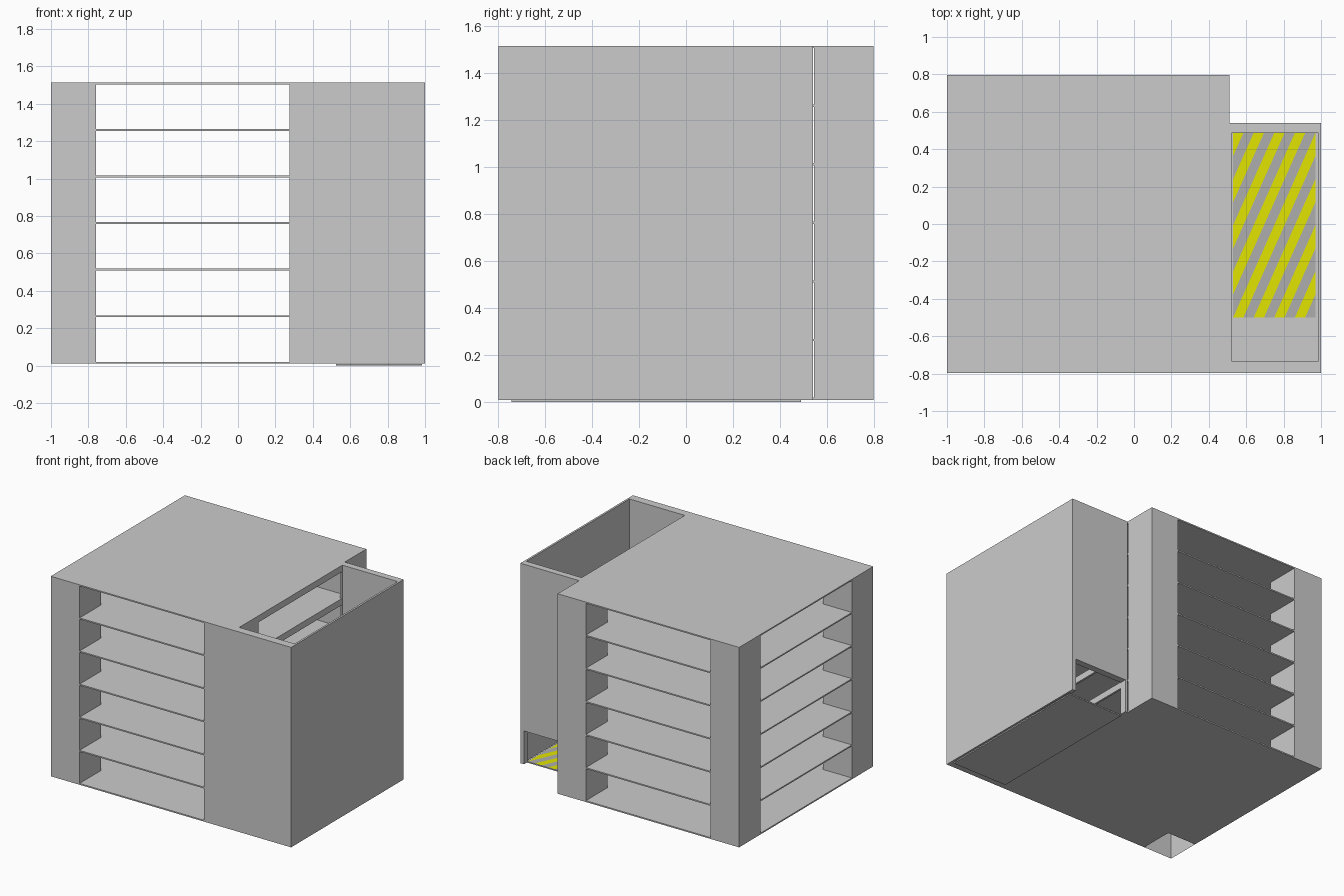
import bpy, bmesh
from mathutils import Vector

if "Cube" in bpy.data.objects:
    bpy.data.objects.remove(bpy.data.objects["Cube"])

BASE, PITCH, THICK, FLOORS = 0.01, 0.249, 0.01, 7
TOP = BASE + PITCH * (FLOORS - 1) + THICK
X0, X1, CX0, CX1 = -1.0, 0.51, -0.76, 0.275     # main block and its column lines
Y, CY = 0.797, 0.543


def finish(name, bm):
    bmesh.ops.recalc_face_normals(bm, faces=bm.faces)
    me = bpy.data.meshes.new(name)
    bm.to_mesh(me)
    bm.free()
    ob = bpy.data.objects.new(name, me)
    bpy.context.collection.objects.link(ob)
    return ob


def prism(name, pts, z0, z1, open_bottom=False):
    bm = bmesh.new()
    base = bm.faces.new([bm.verts.new((x, y, z0)) for x, y in pts])
    ext = bmesh.ops.extrude_face_region(bm, geom=[base], use_keep_orig=True)
    up = [v for v in ext["geom"] if isinstance(v, bmesh.types.BMVert)]
    bmesh.ops.translate(bm, verts=up, vec=(0, 0, z1 - z0))
    if open_bottom:
        low = [f for f in bm.faces if all(abs(v.co.z - z0) < 1e-5 for v in f.verts)]
        bmesh.ops.delete(bm, geom=low, context='FACES_ONLY')
    return finish(name, bm)


def box(name, x0, x1, y0, y1, z0, z1, **kw):
    return prism(name, [(x0, y0), (x1, y0), (x1, y1), (x0, y1)], z0, z1, **kw)


def cut(target, *bounds):
    cutter = box("cutter", *bounds)
    cutter.hide_render = True
    mod = target.modifiers.new("cut", 'BOOLEAN')
    mod.operation, mod.solver, mod.object = 'DIFFERENCE', 'EXACT', cutter
    bpy.context.view_layer.objects.active = target
    bpy.ops.object.modifier_apply(modifier=mod.name)
    bpy.data.objects.remove(cutter)


# ground slab, left open under the hollow front left column
prism("ground_slab", [(CX0, -Y), (X1, -Y), (X1, Y), (X0, Y), (X0, -CY), (CX0, -CY)],
      BASE, BASE + THICK)

# cross-shaped storey slabs fitting between the columns
cross = [(CX0, -Y), (CX1, -Y), (CX1, -CY), (X1, -CY), (X1, CY), (CX1, CY),
         (CX1, Y), (CX0, Y), (CX0, CY), (X0, CY), (X0, -CY), (CX0, -CY)]
for k in range(1, FLOORS - 1):
    z = BASE + PITCH * k
    prism(f"floor_slab_{k}", cross, z, z + THICK)

# roof
box("roof_slab", X0, X1, -Y, Y, TOP - THICK, TOP)

# four corner columns
for side, xa, xb in (("left", X0, CX0), ("right", CX1, X1)):
    for end, ya, yb in (("front", -Y, -CY), ("back", CY, Y)):
        hollow = side == "left" and end == "front"
        box(f"{end}_{side}_column", xa, xb, ya, yb,
            BASE if hollow else BASE + THICK, TOP - THICK, open_bottom=hollow)

# lift shaft tower: open top, door at the back, an opening to every storey
tower = box("shaft_tower", X1, 1.0, -Y, 0.54, BASE, TOP)
cut(tower, 0.525, 0.985, -0.735, 0.49, -1, 3)
cut(tower, 0.53, 0.97, 0.4, 0.6, -1, 0.26)
for k in range(FLOORS - 1):
    z = BASE + PITCH * k + THICK
    cut(tower, 0.45, 0.6, -0.505, 0.485, z, z + 0.2)

# shaft floor plate
box("shaft_floor", 0.525, 0.983, -0.742, 0.488, 0.0, 0.009)

# yellow hatched marking on the shaft floor
yellow = bpy.data.materials.new("hatch_yellow")
yellow.diffuse_color = (0.75, 0.78, 0.0, 1)
yellow.use_nodes = True
yellow.node_tree.nodes["Principled BSDF"].inputs["Base Color"].default_value = yellow.diffuse_color
grey = bpy.data.materials.new("hatch_grey")
grey.diffuse_color = (0.42, 0.42, 0.42, 1)
grey.use_nodes = True
grey.node_tree.nodes["Principled BSDF"].inputs["Base Color"].default_value = grey.diffuse_color
x0, x1, y0, y1, z, n = 0.53, 0.97, -0.5, 0.487, 0.011, 16
bm = bmesh.new()
bm.faces.new([bm.verts.new(p) for p in ((x0, y0, z), (x1, y0, z), (x1, y1, z), (x0, y1, z))])
normal = Vector((1 / (x1 - x0), -1 / (y1 - y0), 0))
start = normal.dot(Vector((x0, y1, 0)))
for i in range(1, n):
    p = normal * ((start + 2 * i / n) / normal.length_squared)
    bmesh.ops.bisect_plane(bm, geom=bm.verts[:] + bm.edges[:] + bm.faces[:],
                           plane_co=p, plane_no=normal)
for f in bm.faces:
    f.material_index = int((normal.dot(f.calc_center_median()) - start) * n / 2) % 2
hatch = finish("floor_hatching", bm)
hatch.data.materials.append(yellow)
hatch.data.materials.append(grey)
